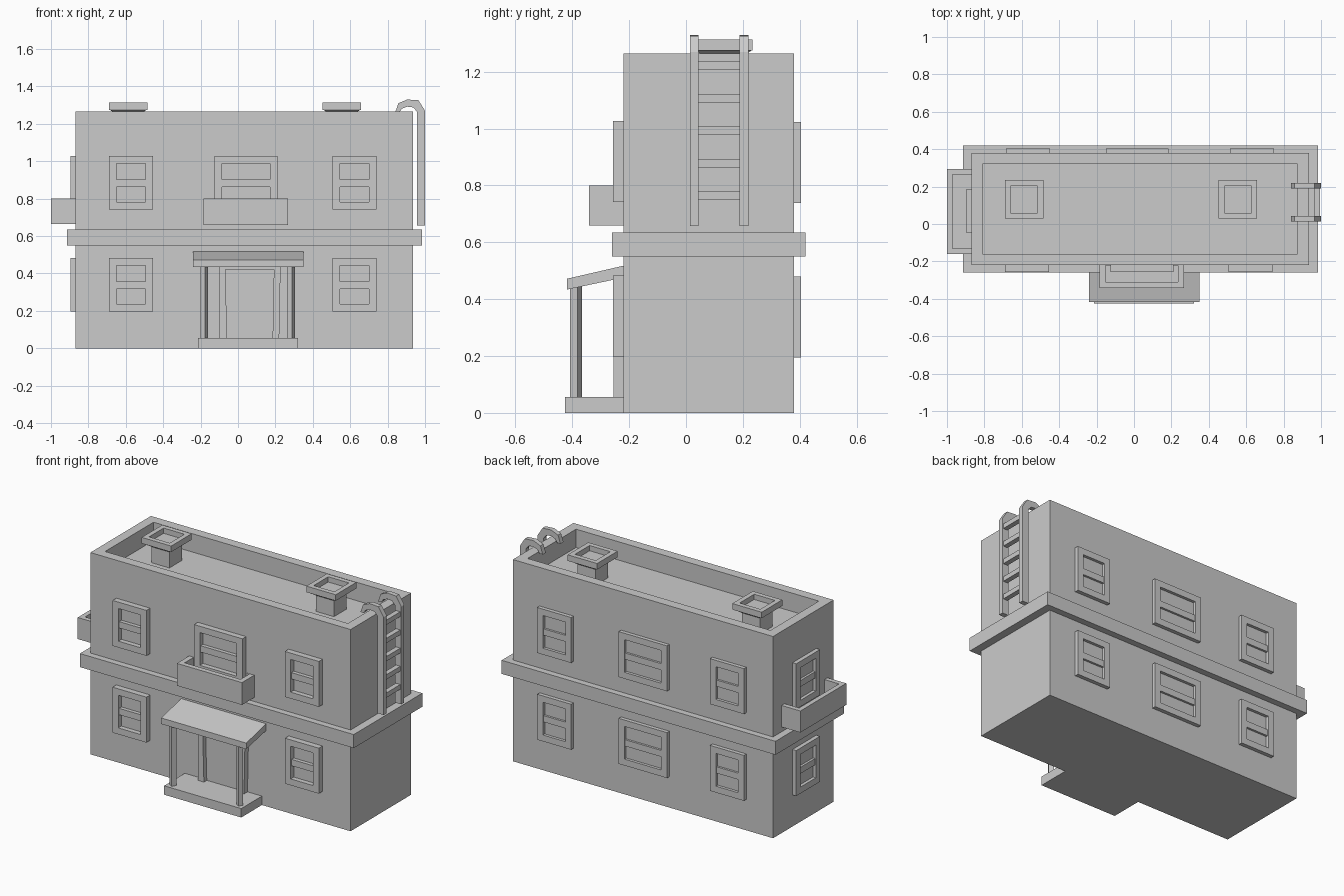
import bpy, bmesh
from math import radians, pi, sqrt
from mathutils import Matrix, Vector

if "Cube" in bpy.data.objects:
    bpy.data.objects.remove(bpy.data.objects["Cube"])


def finish(bm, name):
    bmesh.ops.recalc_face_normals(bm, faces=bm.faces[:])
    me = bpy.data.meshes.new(name)
    bm.to_mesh(me)
    bm.free()
    ob = bpy.data.objects.new(name, me)
    bpy.context.collection.objects.link(ob)
    return ob


def add_box(bm, x0, x1, y0, y1, z0, z1, rot=0):
    c = Vector(((x0 + x1) / 2, (y0 + y1) / 2, (z0 + z1) / 2))
    m = (Matrix.Translation(c) @ Matrix.Rotation(rot, 4, 'Z')
         @ Matrix.Diagonal((x1 - x0, y1 - y0, z1 - z0, 1)))
    return bmesh.ops.create_cube(bm, size=1, matrix=m)['verts']


def box(name, *dims, rot=0):
    bm = bmesh.new()
    add_box(bm, *dims, rot=rot)
    return finish(bm, name)


def add_tray(bm, dims, rim, floor):
    """Box with an open recess in the top."""
    verts = add_box(bm, *dims)
    top = max({f for v in verts for f in v.link_faces},
              key=lambda f: f.calc_center_median().z)
    bmesh.ops.inset_region(bm, faces=[top], thickness=rim, use_even_offset=True)
    inner = bmesh.ops.extrude_discrete_faces(bm, faces=[top])['faces'][0]
    for v in inner.verts:
        v.co.z = floor


def tray(name, dims, rim, floor):
    bm = bmesh.new()
    add_tray(bm, dims, rim, floor)
    return finish(bm, name)


def prism(name, pts, to3d, a, b):
    """Outline extruded between a and b along the remaining axis."""
    bm = bmesh.new()
    face = bm.faces.new([bm.verts.new(to3d(p, a)) for p in pts])
    ext = bmesh.ops.extrude_face_region(bm, geom=[face], use_keep_orig=True)
    step = Vector(to3d(pts[0], b)) - Vector(to3d(pts[0], a))
    bmesh.ops.translate(bm, vec=step,
                        verts=[g for g in ext['geom'] if isinstance(g, bmesh.types.BMVert)])
    return finish(bm, name)


def window(name, pos, width, depth, angle):
    """Sash window; pos is the bottom centre on the wall, outside is local -y."""
    bm = bmesh.new()
    h, b, r = width / 2, 0.04, 0.285
    for x0, x1, z0, z1 in ((-h, -h + b, 0, r), (h - b, h, 0, r),
                           (-h + b, h - b, 0, b), (-h + b, h - b, r - b, r)):
        add_box(bm, x0, x1, -depth, 0.01, z0, z1)
    add_box(bm, -h + b, h - b, -depth * 0.8, 0.01, 0.12, 0.16)   # meeting bar
    add_box(bm, -h + b, h - b, -0.006, 0.01, b, r - b)           # glass
    bm.transform(Matrix.Translation(pos) @ Matrix.Rotation(angle, 4, 'Z'))
    return finish(bm, name)


# Main block with sunken roof, and the belt between the storeys
X0, X1, Y0, Y1 = -0.87, 0.935, -0.22, 0.38
tray("building_walls", (X0, X1, Y0, Y1, 0, 1.265), 0.06, 1.15)
box("storey_belt", X0 - 0.045, X1 + 0.05, Y0 - 0.04, Y1 + 0.04, 0.55, 0.635)

# Windows on front, back and left side
for level, z in (("lower", 0.198), ("upper", 0.742)):
    for side, x, w in (("left", -0.573, 0.235), ("middle", 0.043, 0.335), ("right", 0.623, 0.235)):
        if (level, side) != ("lower", "middle"):
            window(f"front_{level}_{side}_window", (x, Y0, z), w, 0.037, 0)
        bx = {"left": -0.567, "middle": 0.017, "right": 0.632}[side]
        window(f"back_{level}_{side}_window", (bx, Y1, z - 0.004), w, 0.024, pi)
    window(f"side_{level}_window", (X0, 0.07, z), 0.235, 0.026, -pi / 2)

# Balconies (house-side rim is buried in the wall)
tray("front_balcony", (-0.185, 0.267, -0.342, Y0 + 0.03, 0.66, 0.80), 0.032, 0.69)
tray("side_balcony", (-1.0, X0 + 0.03, -0.16, 0.295, 0.665, 0.80), 0.03, 0.69)

# Roof vents: column, flared neck and open cap
for side, x in (("left", -0.587), ("right", 0.555)):
    y = 0.132
    bm = bmesh.new()
    c = 0.0625
    add_box(bm, x - c, x + c, y - c, y + c, 1.14, 1.255)
    bmesh.ops.create_cone(bm, cap_ends=True, segments=4, radius1=c * sqrt(2),
                          radius2=0.098 * sqrt(2), depth=0.025,
                          matrix=Matrix.Translation((x, y, 1.2625)) @ Matrix.Rotation(pi / 4, 4, 'Z'))
    add_tray(bm, (x - 0.102, x + 0.102, y - 0.102, y + 0.102, 1.275, 1.313), 0.03, 1.28)
    finish(bm, f"{side}_roof_vent")

# Ladder: hooked rails in the xz plane and rungs
rail = [(0.957, 0.657), (1.0, 0.657), (1.0, 1.27), (0.965, 1.326), (0.905, 1.33),
        (0.857, 1.31), (0.84, 1.26), (0.862, 1.26), (0.875, 1.28), (0.905, 1.292),
        (0.937, 1.288), (0.957, 1.265)]
for name, a, b in (("front", 0.014, 0.044), ("back", 0.189, 0.219)):
    prism(f"ladder_{name}_rail", rail, lambda p, t: (p[0], t, p[1]), a, b)
for i in range(5):
    z = 0.75 + i * 0.114
    box(f"ladder_rung_{i + 1}", 0.963, 0.994, 0.04, 0.193, z, z + 0.03)

# Porch: step, twisted posts and sloping canopy
box("porch_step", -0.215, 0.32, -0.425, Y0 + 0.01, 0, 0.056)
for side, x in (("left", -0.18), ("right", 0.283)):
    box(f"{side}_porch_post", x - 0.015, x + 0.015, -0.402, -0.372, 0.05, 0.45, rot=radians(-32))
prism("porch_canopy", [(-0.418, 0.434), (-0.418, 0.472), (-0.21, 0.52), (-0.21, 0.478)],
      lambda p, t: (t, p[0], p[1]), -0.24, 0.35)

# Door frame (slightly tapered opening) and leaf
frame = [(-0.1, 0.05), (-0.1, 0.455), (0.228, 0.455), (0.22, 0.05),
         (0.185, 0.05), (0.192, 0.42), (-0.068, 0.42), (-0.058, 0.05)]
prism("door_frame", frame, lambda p, t: (p[0], t, p[1]), -0.255, Y0 + 0.01)
box("door_leaf", -0.08, 0.2, -0.226, Y0 + 0.01, 0.05, 0.43)
